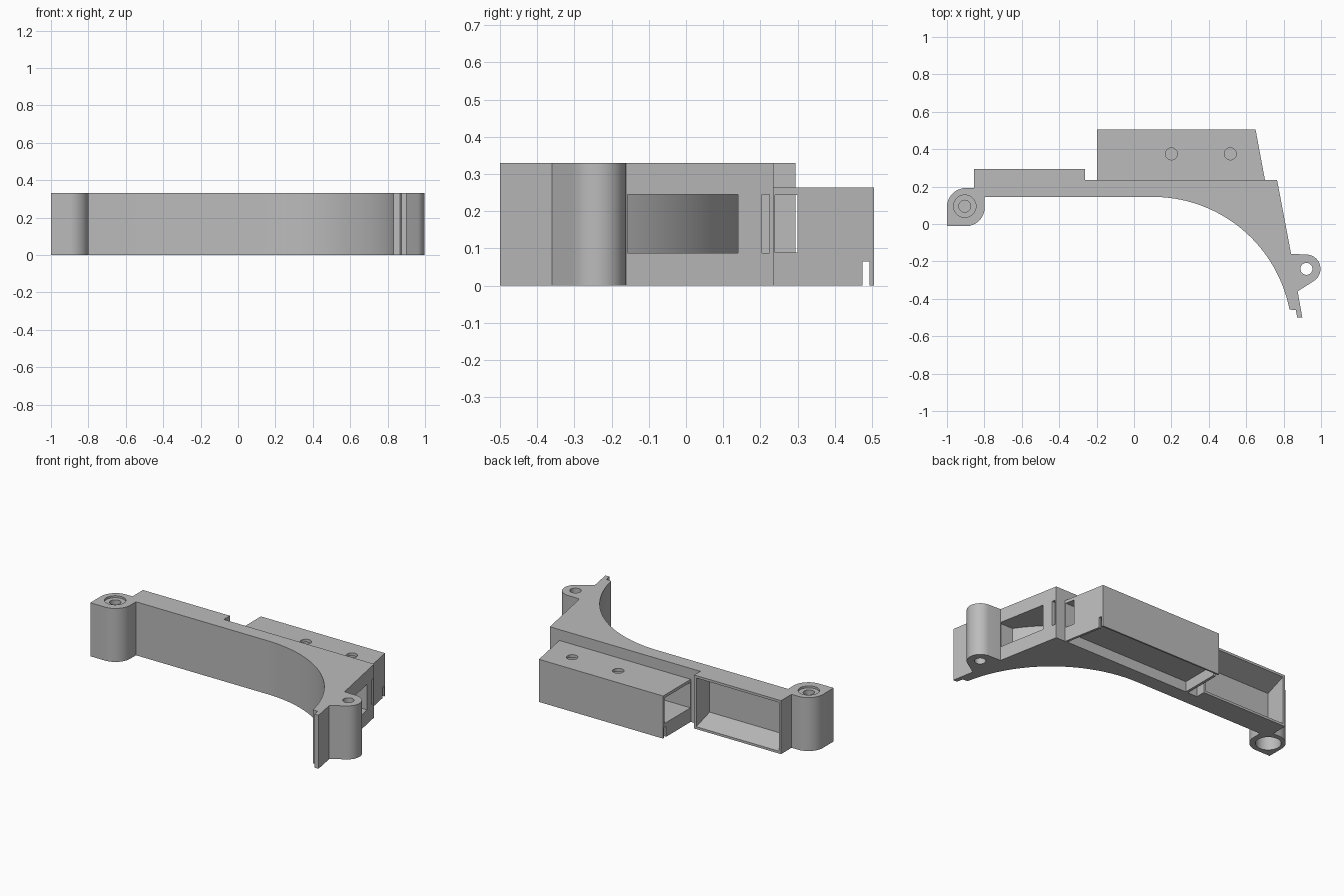
import bpy, bmesh, math
from mathutils import Vector

cube = bpy.data.objects.get("Cube")
if cube:
    bpy.data.objects.remove(cube, do_unlink=True)

grey = bpy.data.materials.new("plain_grey")
grey.use_nodes = True
colour = (0.5, 0.5, 0.5, 1)
grey.diffuse_color = colour
grey.node_tree.nodes["Principled BSDF"].inputs["Base Color"].default_value = colour

H = 0.33                        # height of the main body
ARC = (0.1, -0.6)               # centre of the big curved front
POCKET_LOW, POCKET_HIGH = 0.088, 0.245


def arc(centre, radius, start, end, steps=12):
    """Points on a circle arc, angles in degrees."""
    pts = []
    for i in range(steps + 1):
        a = math.radians(start + (end - start) * i / steps)
        pts.append((centre[0] + radius * math.cos(a), centre[1] + radius * math.sin(a)))
    return pts


def loft(name, low, high):
    """Solid between two matching rings of 3D points."""
    bm = bmesh.new()
    a = [bm.verts.new(p) for p in low]
    b = [bm.verts.new(p) for p in high]
    bm.faces.new(a)
    bm.faces.new(b)
    for i in range(len(a)):
        j = (i + 1) % len(a)
        bm.faces.new((a[i], a[j], b[j], b[i]))
    bmesh.ops.recalc_face_normals(bm, faces=bm.faces)
    mesh = bpy.data.meshes.new(name)
    bm.to_mesh(mesh)
    bm.free()
    mesh.materials.append(grey)
    obj = bpy.data.objects.new(name, mesh)
    bpy.context.collection.objects.link(obj)
    return obj


def prism(name, outline, z0, z1):
    return loft(name, [(x, y, z0) for x, y in outline], [(x, y, z1) for x, y in outline])


def box(name, x0, x1, y0, y1, z0, z1):
    return prism(name, [(x0, y0), (x1, y0), (x1, y1), (x0, y1)], z0, z1)


def hole(name, x, y, r, z0, z1):
    return prism(name, arc((x, y), r, 0, 350, 35), z0, z1)


def combine(target, tool, operation="DIFFERENCE"):
    """Apply a boolean and drop the tool."""
    mod = target.modifiers.new("join", "BOOLEAN")
    mod.operation, mod.object, mod.solver = operation, tool, "EXACT"
    bpy.context.view_layer.objects.active = target
    bpy.ops.object.modifier_apply(modifier=mod.name)
    bpy.data.objects.remove(tool, do_unlink=True)


# Main body: straight wall, left lug, rear frame, curved arm and foot
outline = [(-1, -0.012)]
outline += arc((-0.9, 0.09), 0.102, -90, 0)
outline += [(-0.798, 0.145)]
outline += arc(ARC, 0.745, 90, 11, 48)
outline += [(0.865, -0.46), (0.873, -0.5), (0.9, -0.5), (0.875, -0.36)]
outline += arc((0.92, -0.24), 0.077, -60, 85, 20)
outline += [(0.84, -0.16), (0.765, 0.235), (-0.262, 0.235), (-0.262, 0.295),
            (-0.855, 0.295), (-0.855, 0.192)]
outline += arc((-0.9, 0.092), 0.1, 90, 180)
body = prism("bracket_body", outline, 0, H)

# Hollow housing behind the wall
housing = prism("rear_housing", [(-0.197, 0.22), (0.703, 0.22), (0.65, 0.505), (-0.197, 0.505)],
                0, 0.263)
combine(body, housing, "UNION")

# Housing cavity, open at the left end
combine(body, prism("cavity", [(-0.25, 0.238), (0.685, 0.238), (0.637, 0.492), (-0.25, 0.492)],
                    POCKET_LOW, POCKET_HIGH))
# Shallow recess under the housing
combine(body, prism("under_recess", [(-0.18, 0.2365), (0.685, 0.2365), (0.637, 0.495), (-0.18, 0.495)],
                    -0.05, 0.065))
# Groove through both ends of the recess
combine(body, box("groove", -0.23, 0.75, 0.475, 0.494, -0.05, 0.064))
# Window in the right end of the housing and slot beside it
combine(body, box("end_window", 0.6, 0.75, 0.239, 0.3, POCKET_LOW + 0.001, POCKET_HIGH - 0.001))
combine(body, box("end_slot", 0.66, 0.85, 0.205, 0.225, POCKET_LOW, POCKET_HIGH))

# Side pocket behind the curved arm
low_angle = math.degrees(math.asin(0.43 / 0.775))
high_angle = math.degrees(math.asin(0.74 / 0.775))
side = arc(ARC, 0.775, low_angle, high_angle, 28) + [(0.95, 0.14), (0.835, -0.17)]
combine(body, prism("side_pocket", side, POCKET_LOW, POCKET_HIGH))


# Rear frame pocket, tapering inwards
def ring(y, z0, z1):
    return [(-0.84, y, z0), (-0.277, y, z0), (-0.277, y, z1), (-0.84, y, z1)]


combine(body, loft("frame_pocket", ring(0.165, 0.055, 0.265), ring(0.3, 0.013, 0.317)))

# Screw holes
combine(body, hole("right_lug_hole", 0.922, -0.24, 0.032, -0.1, 0.5))
for x in (0.2, 0.515):
    combine(body, hole("housing_hole", x, 0.375, 0.032, 0.2, 0.4))
combine(body, hole("left_lug_counterbore", -0.905, 0.095, 0.06, H - 0.012, 0.5))
combine(body, hole("left_lug_hole", -0.905, 0.095, 0.032, 0.16, 0.5))
combine(body, hole("left_lug_socket", -0.905, 0.09, 0.072, -0.1, 0.1))

# Smooth the curves, keep the edges sharp
bpy.ops.object.select_all(action="DESELECT")
body.select_set(True)
bpy.context.view_layer.objects.active = body
bpy.ops.object.shade_smooth_by_angle(angle=math.radians(25))
